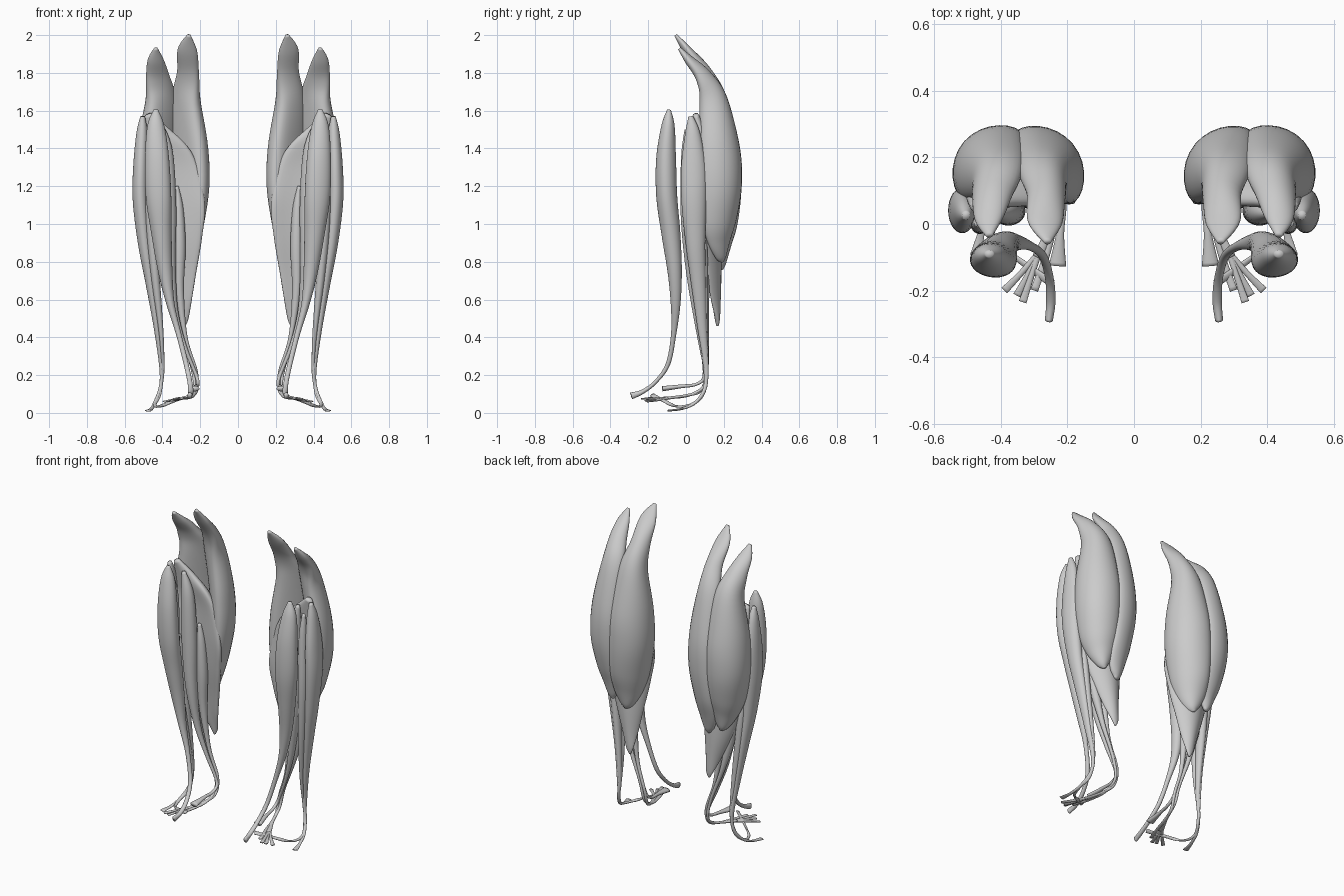
import bpy, bmesh, math
from mathutils import Vector

SEG, SUB = 28, 6


def spline(p0, p1, p2, p3, t):
    # Catmull-Rom blend of whole stations
    return [0.5 * (2 * b + (c - a) * t + (2 * a - 5 * b + 4 * c - d) * t * t
                   + (3 * b - a - 3 * c + d) * t ** 3)
            for a, b, c, d in zip(p0, p1, p2, p3)]


def loft(name, stations):
    """Station: x, y, z, half width, half depth, turn in degrees, cupping."""
    s = [stations[0]] + stations + [stations[-1]]
    rows = []
    for i in range(1, len(s) - 2):
        rows += [spline(*s[i - 1:i + 3], k / SUB) for k in range(SUB)]
    rows.append(list(stations[-1]))
    pts = [Vector(r[:3]) for r in rows]
    bm = bmesh.new()
    rings = []
    for i, (r, p) in enumerate(zip(rows, pts)):
        t = (pts[min(i + 1, len(pts) - 1)] - pts[max(i - 1, 0)]).normalized()
        a, b = max(r[3], 0.002), max(r[4], 0.002)
        ang = math.radians(r[5])
        u = Vector((math.cos(ang), math.sin(ang), 0))
        u = (u - t * u.dot(t)).normalized()
        v = t.cross(u)
        ring = []
        for k in range(SEG):
            q = 2 * math.pi * k / SEG
            c = math.cos(q)
            ring.append(bm.verts.new(p + u * a * c + v * (b * math.sin(q) + r[6] * c * c)))
        rings.append(ring)
    for r0, r1 in zip(rings, rings[1:]):
        for k in range(SEG):
            n = (k + 1) % SEG
            bm.faces.new((r0[k], r0[n], r1[n], r1[k]))
    bm.faces.new(rings[0])
    bm.faces.new(rings[-1])
    bmesh.ops.recalc_face_normals(bm, faces=bm.faces)
    for f in bm.faces:
        f.smooth = True
    me = bpy.data.meshes.new(name)
    bm.to_mesh(me)
    bm.free()
    ob = bpy.data.objects.new(name, me)
    bpy.context.collection.objects.link(ob)
    ob.modifiers.new("other_leg", 'MIRROR').use_mirror_merge = False
    return ob


def tendon(name, points, w=0.009, d=0.006, end=0.009):
    n = len(points)
    loft(name, [(*p, end if i == n - 1 else w, d if i < n - 1 else 0.004, 0, 0)
                for i, p in enumerate(points)])


# Two calf heads
loft("calf_inner_head", [
    (.26, -.055, 2.0, .010, .008, 10, 0),
    (.268, .005, 1.92, .052, .024, 10, 0),
    (.262, .095, 1.80, .060, .042, 20, .01),
    (.266, .155, 1.65, .086, .062, 40, .02),
    (.246, .186, 1.40, .128, .074, 50, .025),
    (.242, .194, 1.20, .138, .073, 50, .03),
    (.260, .188, 1.00, .122, .058, 48, .025),
    (.280, .184, .87, .088, .040, 38, .02),
    (.292, .186, .79, .045, .024, 30, .01),
    (.300, .190, .76, .010, .008, 30, 0)])
loft("calf_outer_head", [
    (.435, -.035, 1.93, .010, .008, -10, 0),
    (.437, .015, 1.87, .042, .024, -10, 0),
    (.428, .095, 1.78, .064, .042, -20, .01),
    (.420, .155, 1.65, .090, .062, -40, .02),
    (.446, .190, 1.40, .128, .076, -48, .025),
    (.452, .198, 1.20, .134, .076, -48, .03),
    (.436, .190, 1.02, .114, .058, -44, .025),
    (.412, .186, .91, .082, .040, -36, .02),
    (.395, .188, .83, .040, .024, -30, .01),
    (.385, .192, .80, .010, .008, -30, 0)])

# Broad muscle beneath the calf heads
loft("deep_calf", [
    (.475, .05, 1.58, .020, .015, 0, 0),
    (.430, .085, 1.47, .080, .035, 0, .01),
    (.365, .120, 1.32, .140, .050, 0, .04),
    (.345, .130, 1.10, .170, .050, 0, .06),
    (.330, .140, .92, .140, .047, 0, .05),
    (.315, .152, .75, .097, .036, 0, .035),
    (.298, .160, .60, .055, .024, 0, .02),
    (.286, .166, .50, .025, .014, 0, 0),
    (.283, .167, .46, .006, .006, 0, 0)])

# Shin muscle whose tendon crosses to the inside of the foot
loft("shin_muscle", [
    (.435, -.09, 1.605, .012, .010, 0, 0),
    (.435, -.095, 1.52, .045, .035, 0, 0),
    (.428, -.105, 1.35, .064, .052, 8, .005),
    (.420, -.102, 1.15, .068, .055, 10, .005),
    (.405, -.080, .95, .054, .050, 10, 0),
    (.385, -.060, .75, .038, .038, 10, 0),
    (.358, -.055, .58, .022, .026, 0, 0),
    (.315, -.065, .42, .014, .014, 0, 0),
    (.275, -.095, .26, .013, .012, 0, 0),
    (.255, -.160, .165, .013, .010, 0, 0),
    (.250, -.230, .112, .014, .012, 0, 0),
    (.256, -.290, .090, .012, .018, 0, 0)])

# Outer side muscles running behind the outer ankle
loft("outer_long_muscle", [
    (.505, .025, 1.57, .012, .012, 0, 0),
    (.508, .035, 1.48, .030, .040, 0, 0),
    (.515, .040, 1.30, .040, .066, 0, 0),
    (.515, .042, 1.12, .042, .066, 0, 0),
    (.494, .050, .90, .036, .052, 0, 0),
    (.464, .065, .70, .028, .040, 0, 0),
    (.430, .085, .45, .016, .024, 0, 0),
    (.405, .108, .22, .010, .012, 0, 0),
    (.415, .090, .10, .009, .009, 0, 0),
    (.440, .030, .045, .009, .008, 0, 0),
    (.415, -.050, .035, .009, .006, 30, 0),
    (.330, -.120, .065, .010, .006, 60, 0),
    (.245, -.180, .095, .014, .005, 60, 0)])
loft("outer_short_muscle", [
    (.465, .07, 1.10, .008, .010, 0, 0),
    (.460, .075, .90, .026, .036, 0, 0),
    (.440, .085, .68, .026, .032, 0, 0),
    (.415, .095, .45, .018, .022, 0, 0),
    (.400, .105, .24, .011, .013, 0, 0),
    (.412, .100, .13, .009, .010, 0, 0),
    (.440, .050, .055, .009, .008, 0, 0),
    (.458, -.020, .022, .010, .006, 0, 0),
    (.475, -.095, .012, .018, .005, 0, 0)])
loft("outer_front_muscle", [
    (.47, .00, 1.50, .010, .008, 0, 0),
    (.465, .008, 1.35, .026, .034, 0, 0),
    (.462, .010, 1.05, .030, .038, 0, 0),
    (.440, .028, .75, .024, .028, 0, 0),
    (.406, .070, .42, .012, .014, 0, 0),
    (.396, .105, .22, .007, .008, 0, 0)])

# Deep muscles running behind the inner ankle
loft("deep_middle_muscle", [
    (.41, .03, 1.53, .012, .010, 0, 0),
    (.385, .035, 1.38, .040, .036, 0, 0),
    (.375, .038, 1.10, .048, .042, 0, 0),
    (.365, .045, .80, .036, .036, 0, 0),
    (.338, .065, .55, .020, .022, 0, 0),
    (.285, .085, .36, .011, .012, 0, 0),
    (.222, .098, .20, .009, .010, 0, 0),
    (.213, .055, .152, .010, .008, 0, 0),
    (.222, -.030, .140, .012, .010, 0, 0),
    (.230, -.125, .128, .026, .014, 0, 0)])
loft("deep_inner_muscle", [
    (.325, .070, 1.20, .010, .010, 0, 0),
    (.315, .075, 1.08, .026, .028, 0, 0),
    (.310, .078, .88, .033, .032, 0, 0),
    (.310, .088, .65, .024, .024, 0, 0),
    (.278, .100, .40, .011, .012, 0, 0),
    (.222, .108, .22, .009, .009, 0, 0),
    (.220, .080, .120, .009, .008, 0, 0),
    (.245, .000, .092, .010, .007, 0, 0),
    (.290, -.100, .078, .016, .008, 20, 0)])
loft("deep_outer_muscle", [
    (.42, .085, 1.15, .010, .010, 0, 0),
    (.410, .090, .95, .034, .032, 0, 0),
    (.385, .095, .72, .032, .030, 0, 0),
    (.335, .105, .50, .015, .016, 0, 0),
    (.255, .112, .28, .009, .009, 0, 0),
    (.228, .100, .15, .009, .008, 0, 0),
    (.235, .020, .095, .009, .007, 0, 0),
    (.262, -.090, .080, .010, .007, 0, 0),
    (.300, -.200, .078, .012, .006, 20, 0)])

# Fan of small toe tendons
for i, tip in enumerate([(.335, -.235, .075), (.352, -.215, .065), (.39, -.20, .06)]):
    mid = tuple((a + b) / 2 for a, b in zip((.288, -.095, .078), tip))
    tendon(f"toe_tendon_{i + 1}", [(.285, -.085, .079), mid, tip], .009, .007, .012)
